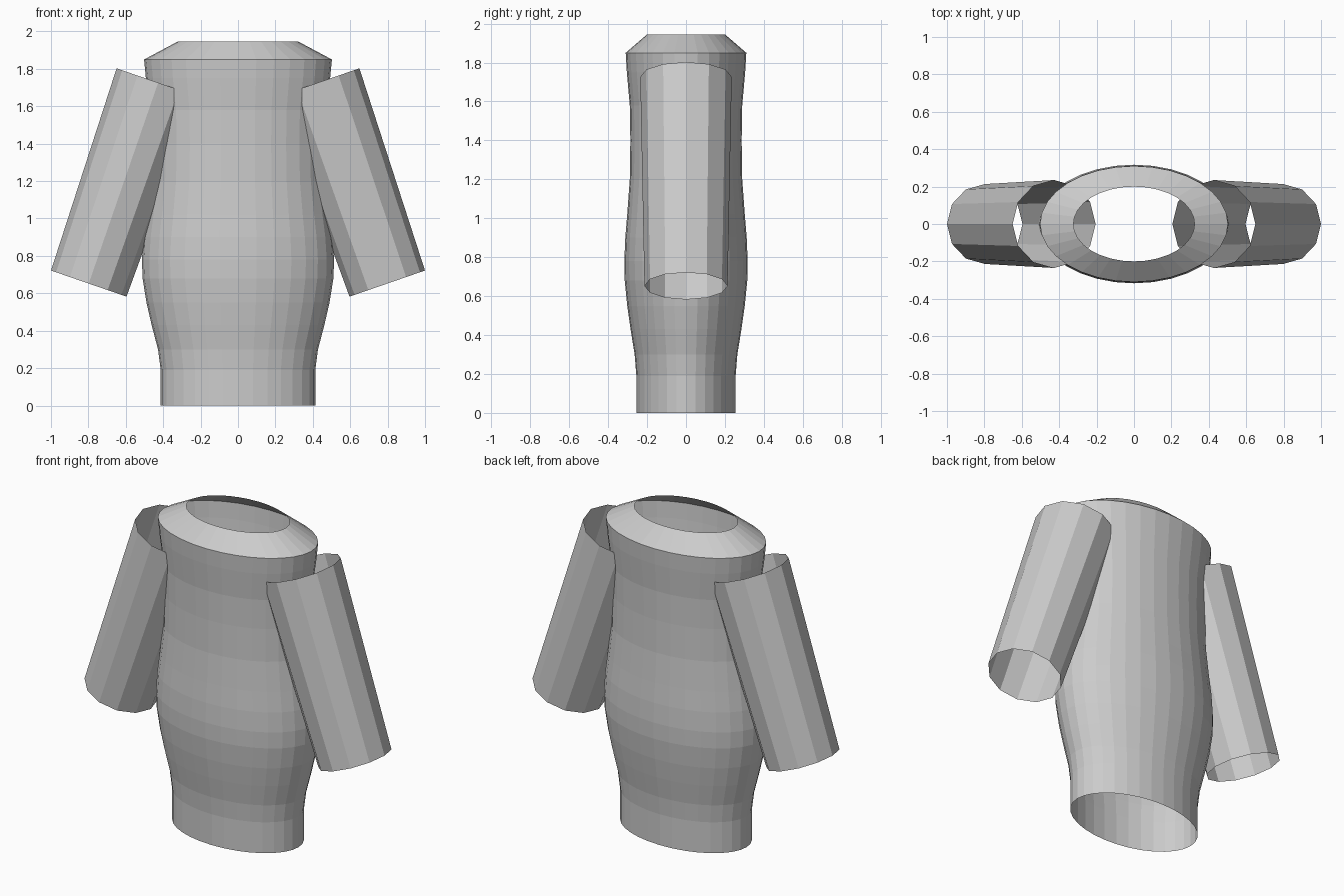
import bpy
import bmesh
from math import cos, sin, pi
from mathutils import Vector

if "Cube" in bpy.data.objects:
    bpy.data.objects.remove(bpy.data.objects["Cube"])

# Plain grey cloth
cloth = bpy.data.materials.new("grey_cloth")
cloth.use_nodes = True
grey = (0.6, 0.6, 0.6, 1)
cloth.diffuse_color = grey
cloth.node_tree.nodes["Principled BSDF"].inputs["Base Color"].default_value = grey


def open_tube(name, rings, sides):
    """Skin rings of (centre, x axis, y axis) into an open, flat-shaded tube."""
    bm = bmesh.new()
    loops = []
    for centre, ax, ay in rings:
        angles = [2 * pi * i / sides for i in range(sides)]
        loops.append([bm.verts.new(centre + ax * cos(a) + ay * sin(a)) for a in angles])
    for low, high in zip(loops, loops[1:]):
        for i in range(sides):
            j = (i + 1) % sides
            bm.faces.new((low[i], low[j], high[j], high[i]))
    mesh = bpy.data.meshes.new(name)
    bm.to_mesh(mesh)
    bm.free()
    mesh.materials.append(cloth)
    obj = bpy.data.objects.new(name, mesh)
    bpy.context.collection.objects.link(obj)
    return obj


# Torso: oval rings, as (half depth, height), with the neck slope on top
profile = [(0.255, 0), (0.255, 0.19), (0.264, 0.3), (0.285, 0.43), (0.302, 0.55),
           (0.315, 0.68), (0.317, 0.78), (0.312, 0.9), (0.302, 1.02), (0.289, 1.2),
           (0.286, 1.4), (0.289, 1.58), (0.304, 1.75), (0.31, 1.85), (0.2, 1.945)]
WIDTH = 1.62
open_tube("torso", [(Vector((0, 0, z)), Vector((d * WIDTH, 0, 0)), Vector((0, d, 0)))
                    for d, z in profile], 32)

# Sleeves: slightly tapered open tubes leaning outwards
for side, name in ((1, "left_sleeve"), (-1, "right_sleeve")):
    cuff = Vector((side * 0.798, 0, 0.652))
    shoulder = Vector((side * 0.427, 0, 1.726))
    depth = Vector((0, 1, 0))
    across = depth.cross(shoulder - cuff).normalized()
    open_tube(name, [(cuff, across * 0.2135, depth * 0.2135),
                     (shoulder, across * 0.235, depth * 0.235)], 12)
